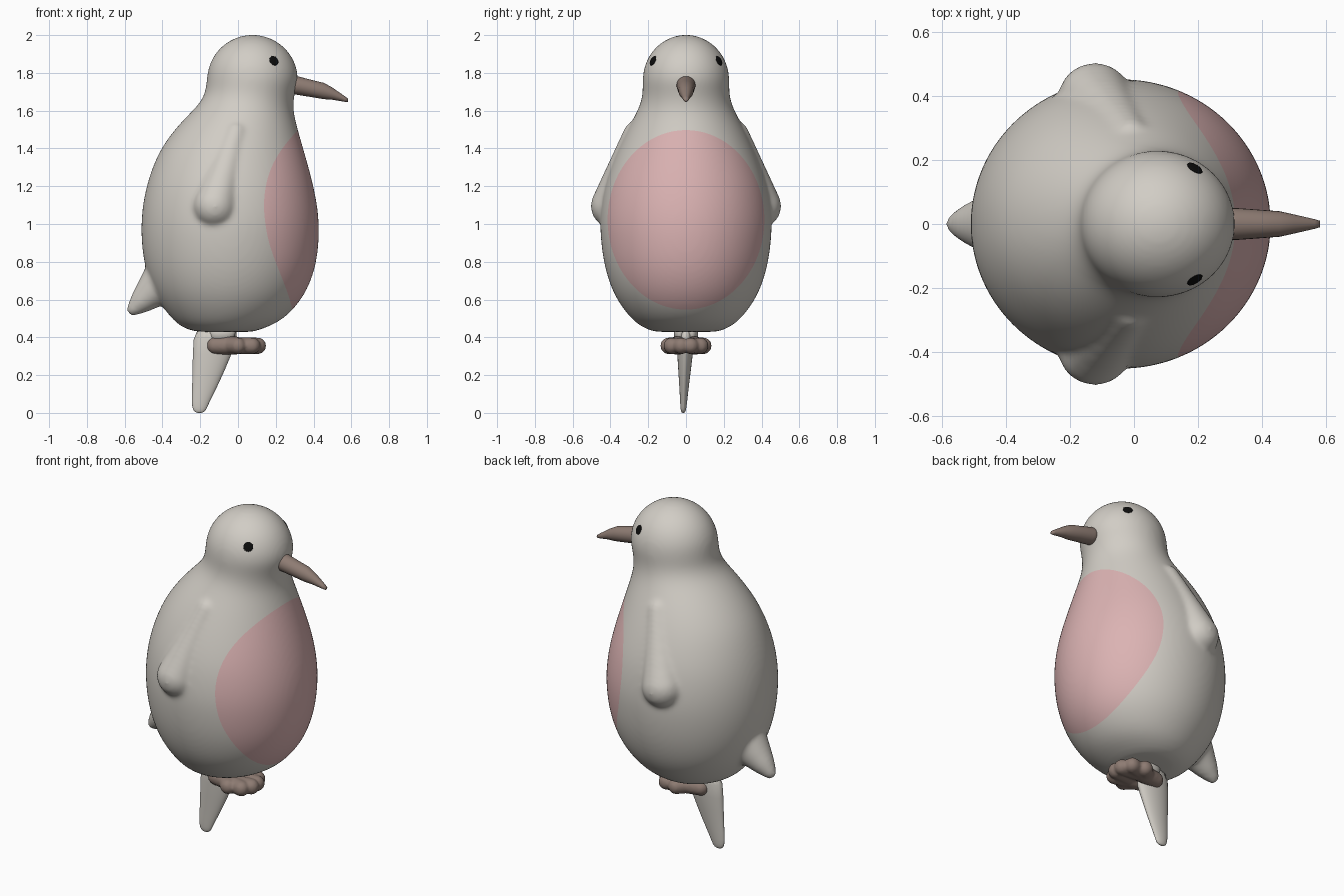
import bpy, bmesh, math
from mathutils import Vector, Matrix
from mathutils.bvhtree import BVHTree

if "Cube" in bpy.data.objects:
    bpy.data.objects.remove(bpy.data.objects["Cube"])


def material(name, rgb):
    m = bpy.data.materials.new(name)
    m.diffuse_color = (*rgb, 1)
    m.use_nodes = True
    m.node_tree.nodes["Principled BSDF"].inputs["Base Color"].default_value = m.diffuse_color
    return m


GREY = material("warm grey", (0.64, 0.61, 0.56))
PINK = material("belly pink", (0.71, 0.45, 0.45))
BROWN = material("beak brown", (0.27, 0.20, 0.17))
YELLOW = material("bill yellow", (0.55, 0.41, 0.12))
BLACK = material("eye black", (0.004, 0.004, 0.004))


def loft(bm, rings, n=32):
    """Skin elliptical rings given as (centre, u radius vector, v radius vector)."""
    loops = []
    for c, u, v in rings:
        c, u, v = Vector(c), Vector(u), Vector(v)
        loops.append([bm.verts.new(c + u * math.cos(t) + v * math.sin(t))
                      for t in (2 * math.pi * i / n for i in range(n))])
    for a, b in zip(loops, loops[1:]):
        for i in range(n):
            j = (i + 1) % n
            bm.faces.new((a[i], a[j], b[j], b[i]))
    bm.faces.new(loops[0][::-1])
    bm.faces.new(loops[-1])
    bmesh.ops.recalc_face_normals(bm, faces=bm.faces)


def z_rings(table):
    """Rows of z, x min, x max, y half width."""
    return [(((a + b) / 2, 0, z), ((b - a) / 2, 0, 0), (0, h, 0)) for z, a, b, h in table]


def limb(bm, p0, r0, p1, r1, steps=24):
    """Tapered round-ended limb made of overlapping balls (fused by remeshing)."""
    p0, p1 = Vector(p0), Vector(p1)
    for i in range(steps + 1):
        t = i / steps
        bmesh.ops.create_icosphere(bm, subdivisions=3, radius=r0 + (r1 - r0) * t,
                                   matrix=Matrix.Translation(p0.lerp(p1, t)))


def finish(name, bm, mats, subsurf=0, voxel=0, smooth=0):
    me = bpy.data.meshes.new(name)
    bm.to_mesh(me)
    bm.free()
    ob = bpy.data.objects.new(name, me)
    bpy.context.collection.objects.link(ob)
    if subsurf:
        ob.modifiers.new("subsurf", 'SUBSURF').levels = subsurf
    if voxel:
        m = ob.modifiers.new("fuse", 'REMESH')
        m.mode, m.voxel_size = 'VOXEL', voxel
    if smooth:
        m = ob.modifiers.new("soften", 'SMOOTH')
        m.factor, m.iterations = 0.5, smooth
    if ob.modifiers:
        dg = bpy.context.evaluated_depsgraph_get()
        ob.data = bpy.data.meshes.new_from_object(ob.evaluated_get(dg))
        ob.modifiers.clear()
    ob.data.name = name
    ob.data.materials.clear()
    for m in mats:
        ob.data.materials.append(m)
    ob.data.shade_smooth()
    return ob


# Body and head in one loft
body_table = [(0.428, -0.17, 0.06, 0.13), (0.432, -0.24, 0.09, 0.18), (0.455, -0.30, 0.16, 0.235),
              (0.50, -0.355, 0.25, 0.295), (0.60, -0.43, 0.34, 0.37), (0.70, -0.475, 0.39, 0.412),
              (0.80, -0.50, 0.418, 0.438), (0.90, -0.513, 0.43, 0.452), (1.0, -0.515, 0.432, 0.458),
              (1.1, -0.507, 0.422, 0.45), (1.2, -0.487, 0.402, 0.432), (1.3, -0.455, 0.376, 0.40),
              (1.4, -0.41, 0.347, 0.36), (1.5, -0.338, 0.318, 0.312), (1.58, -0.262, 0.297, 0.268),
              (1.64, -0.202, 0.293, 0.240), (1.70, -0.172, 0.303, 0.229)]
for deg in (90, 75, 60, 46, 33, 21, 11, 4):
    s, c = math.sin(math.radians(deg)), math.cos(math.radians(deg))
    body_table.append((1.765 + 0.237 * c, 0.077 - 0.244 * s, 0.077 + 0.244 * s, 0.232 * s))
shape = bmesh.new()
loft(shape, z_rings(body_table))
tmp = finish("body_base", shape, [GREY], subsurf=2)
shape = bmesh.new()
shape.from_mesh(tmp.data)
bpy.data.objects.remove(tmp)

# Folded wings and stub tail, fused into the body
for s in (-1, 1):
    limb(shape, (-0.01, s * 0.27, 1.48), 0.062, (-0.122, s * 0.388, 1.095), 0.117)
limb(shape, (-0.37, 0, 0.72), 0.13, (-0.50, 0, 0.60), 0.068)
limb(shape, (-0.50, 0, 0.60), 0.068, (-0.553, 0, 0.55), 0.037, 10)
body = finish("body", shape, [GREY, PINK], voxel=0.012, smooth=12)


# Belly patch: cut the surface along an ellipse seen from the beak side
def ellipse(co):
    return math.hypot(co.y / 0.415, (co.z - 1.022) / 0.475) - 1


bm = bmesh.new()
bm.from_mesh(body.data)
cuts = []
for e in list(bm.edges):
    a, b = e.verts
    fa, fb = ellipse(a.co), ellipse(b.co)
    if min(a.co.x, b.co.x) > 0.05 and fa * fb < 0:
        cuts.append(bmesh.utils.edge_split(e, a, fa / (fa - fb))[1])
bmesh.ops.connect_verts(bm, verts=cuts)
for f in bm.faces:
    c = f.calc_center_median()
    f.material_index = int(c.x > 0.05 and ellipse(c) < 0)
    f.smooth = True
tree = BVHTree.FromBMesh(bm)
bm.to_mesh(body.data)
bm.free()

# Eyes: thin discs set on the head
for s, side in ((-1, "right"), (1, "left")):
    p, n, _, _ = tree.find_nearest(Vector((0.192, s * 0.178, 1.866)))
    bm = bmesh.new()
    rot = n.to_track_quat('Z', 'Y').to_matrix().to_4x4()
    bmesh.ops.create_uvsphere(bm, u_segments=24, v_segments=12, radius=1,
                              matrix=Matrix.Translation(p) @ rot @ Matrix.Diagonal((0.027, 0.027, 0.0045, 1)))
    finish(side + "_eye", bm, [BLACK])

# Beak with yellow underside
bm = bmesh.new()
beak_rows = [(0.25, 1.743, 0.050, 0.050), (0.32, 1.732, 0.049, 0.050), (0.40, 1.715, 0.045, 0.044),
             (0.455, 1.704, 0.043, 0.040), (0.50, 1.69, 0.032, 0.030),
             (0.565, 1.662, 0.015, 0.015), (0.582, 1.655, 0.009, 0.010)]
loft(bm, [((x, 0, z), (0, h, 0), (0, 0, v)) for x, z, v, h in beak_rows], 24)
for f in bm.faces:
    f.material_index = int(f.normal.z < -0.45 and f.calc_center_median().x < 0.455)
finish("beak", bm, [BROWN, YELLOW])

# Feet: a fan of rounded toes
bm = bmesh.new()
for s in (-1, 1):
    limb(bm, (-0.12, s * 0.03, 0.357), 0.047, (-0.02, s * 0.045, 0.357), 0.050, 10)
    for x, y in ((0.105, 0.025), (0.075, 0.075), (0.0, 0.092)):
        limb(bm, (-0.05, s * 0.04, 0.357), 0.045, (x, s * y, 0.355), 0.044, 12)
finish("feet", bm, [BROWN], voxel=0.008, smooth=4)

# Short legs
for s, side in ((-1, "right"), (1, "left")):
    bm = bmesh.new()
    loft(bm, z_rings([(0.37, -0.14, -0.03, 0.028), (0.47, -0.16, 0.0, 0.034)]), 24)
    bmesh.ops.translate(bm, verts=bm.verts, vec=(0, s * 0.033, 0))
    finish(side + "_leg", bm, [GREY])

# Tapered support spike behind the feet
bm = bmesh.new()
loft(bm, z_rings([(0.48, -0.238, 0.03, 0.055), (0.31, -0.24, -0.032, 0.042), (0.15, -0.243, -0.103, 0.026),
                  (0.05, -0.246, -0.155, 0.018), (0.018, -0.24, -0.167, 0.015),
                  (0.004, -0.228, -0.18, 0.010), (0.0, -0.215, -0.193, 0.005)]), 24)
for v in bm.verts:
    v.co.y -= 0.03 * max(0, 0.48 - v.co.z)
finish("support_spike", bm, [GREY], subsurf=1)
